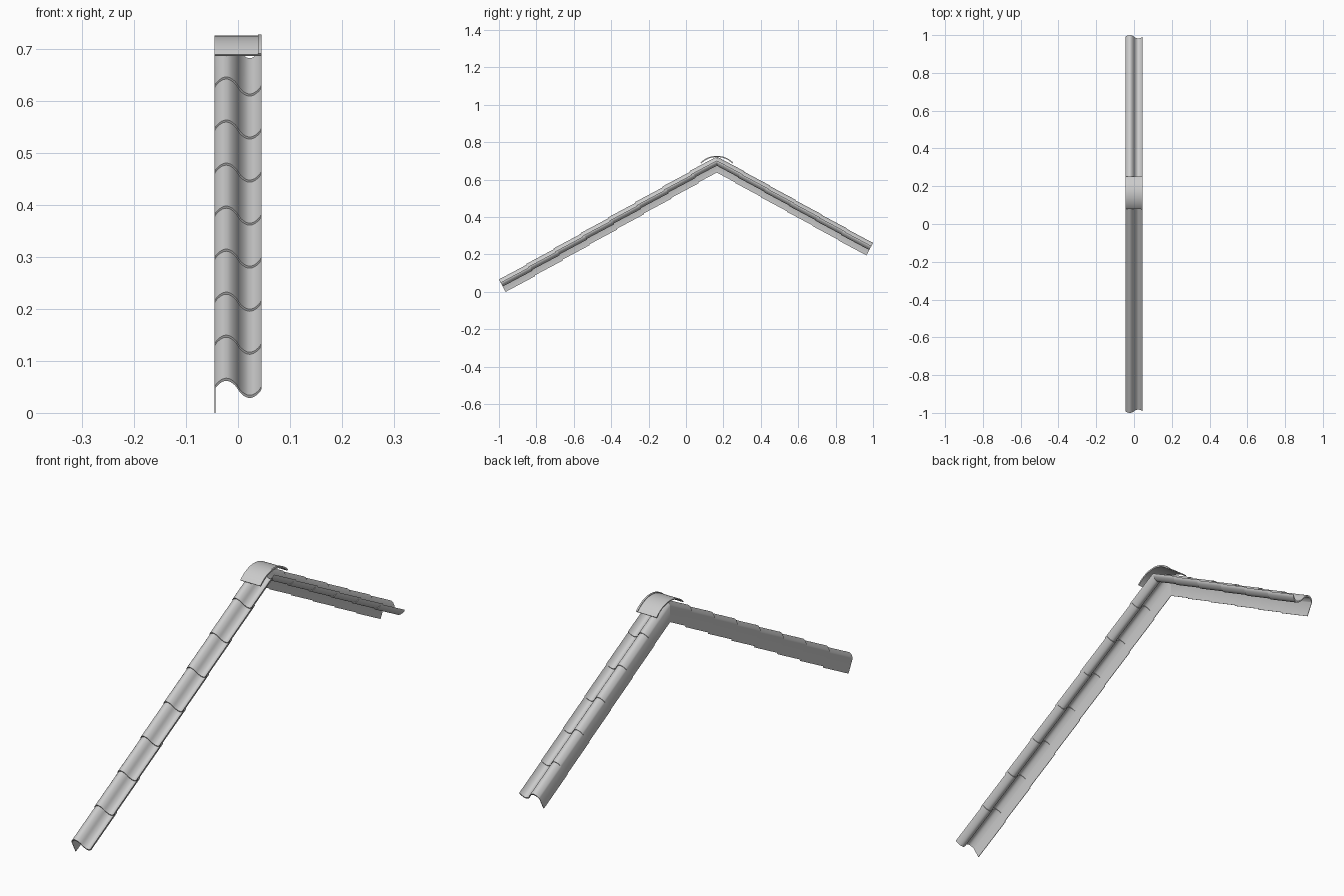
import bpy
import bmesh
from math import sin, cos, pi, radians, copysign, asin

cube = bpy.data.objects.get("Cube")
if cube:
    bpy.data.objects.remove(cube, do_unlink=True)

HALF = 0.045        # half the strip width
AMP = 0.0185        # height of the wave
THICK = 0.006       # tile thickness
SKIRT = 0.0755      # depth of the verge skirt below the crest
SKIRT_THICK = 0.0018
PITCH = radians(28)
RIDGE_Y = 0.165
SEGMENTS = 32


def wave(x):
    """Height of the tile surface, zero at the crest."""
    s = -sin(pi * x / HALF)
    return AMP * (copysign(abs(s) ** 0.8, s) - 1)


def finish(name, bm):
    bmesh.ops.recalc_face_normals(bm, faces=bm.faces)
    mesh = bpy.data.meshes.new(name)
    bm.to_mesh(mesh)
    bm.free()
    obj = bpy.data.objects.new(name, mesh)
    bpy.context.collection.objects.link(obj)
    bpy.ops.object.select_all(action='DESELECT')
    obj.select_set(True)
    bpy.context.view_layer.objects.active = obj
    bpy.ops.object.shade_smooth_by_angle(angle=radians(35))


def loft(bm, start, end):
    """Solid between two matching outlines."""
    a = [bm.verts.new(p) for p in start]
    b = [bm.verts.new(p) for p in end]
    for i in range(len(a)):
        j = (i + 1) % len(a)
        bm.faces.new((a[i], a[j], b[j], b[i]))
    bm.faces.new(a[::-1])
    bm.faces.new(b)


def tile_outline():
    xs = [-HALF + 2 * HALF * i / SEGMENTS for i in range(SEGMENTS + 1)]
    inner = -HALF + SKIRT_THICK
    top = [(x, wave(x)) for x in xs]
    under = [(x, wave(x) - THICK) for x in reversed(xs) if x > inner]
    skirt = [(inner, wave(inner) - THICK), (inner, -SKIRT), (-HALF, -SKIRT)]
    return top + under + skirt


def roof_tile(name, y0, z0, length, side):
    """Tile with its lower crest end at (y0, z0); side 1 rises to +y."""
    def place(s):
        return [(x, y0 + side * (s * cos(PITCH) - h * sin(PITCH)),
                 z0 + s * sin(PITCH) + h * cos(PITCH))
                for x, h in tile_outline()]
    bm = bmesh.new()
    loft(bm, place(0), place(length))
    # Mitre at the ridge
    cut = bmesh.ops.bisect_plane(
        bm, geom=bm.verts[:] + bm.edges[:] + bm.faces[:],
        plane_co=(0, RIDGE_Y, 0), plane_no=(0, side, 0), clear_outer=True)
    rim = [e for e in cut["geom_cut"] if isinstance(e, bmesh.types.BMEdge)]
    if rim:
        bmesh.ops.holes_fill(bm, edges=rim, sides=0)
    finish(name, bm)


def slope(name, count, y0, z0, dy, dz, side):
    for i in range(count):
        length = 0.25 if i == count - 1 else dy / cos(PITCH) + 0.015
        roof_tile(f"{name}_tile_{i + 1}", y0 + side * i * dy, z0 + i * dz,
                  length, side)


def arch(name, x0, x1, radius, thick):
    """Curved ridge piece resting on both slopes."""
    centre_z, steps = 0.604, 24
    half = asin(0.086 / 0.121)

    def arc(x, r):
        angles = [half * (2 * i / steps - 1) for i in range(steps + 1)]
        return [(x, RIDGE_Y + r * sin(t), centre_z + r * cos(t)) for t in angles]

    def ring(x):
        return arc(x, radius) + arc(x, radius - thick)[::-1]
    bm = bmesh.new()
    loft(bm, ring(x0), ring(x1))
    finish(name, bm)


# Long front slope and short back slope
slope("front", 8, -1.0, 0.0667, 0.1455, 0.0827, 1)
slope("back", 6, 1.0, 0.262, 0.1376, 0.0766, -1)

# Ridge cap with a raised lip at its left end
arch("ridge_cap", -HALF, HALF, 0.121, 0.004)
arch("ridge_cap_lip", HALF - 0.007, HALF, 0.1235, 0.006)
